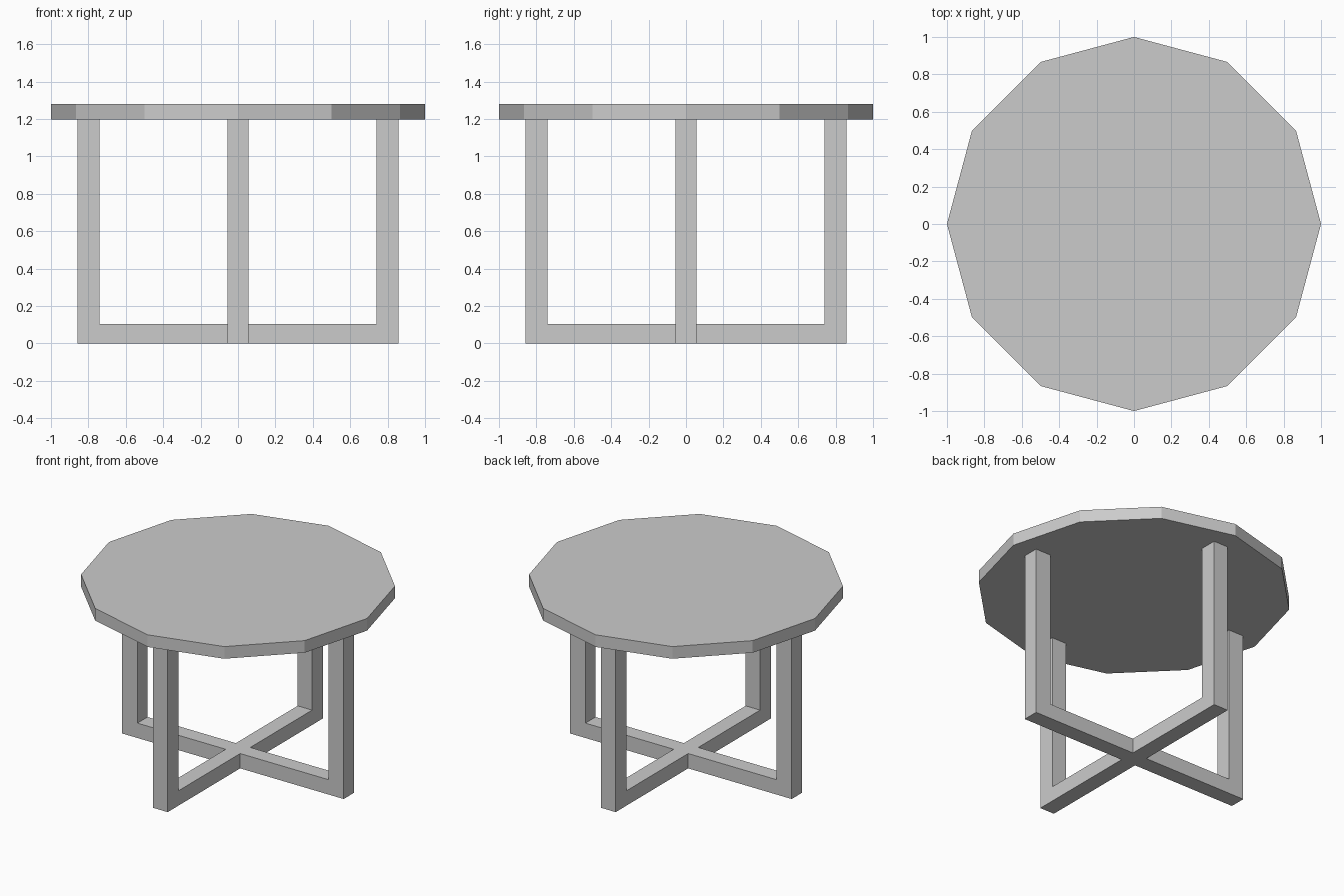
import bpy, bmesh
from mathutils import Vector

if "Cube" in bpy.data.objects:
    bpy.data.objects.remove(bpy.data.objects["Cube"])

HALF_W = 0.056      # half width of bars and legs
LEG_IN, LEG_OUT = 0.74, 0.858
BAR_H = 0.104
TOP_Z, TOP_H = 1.196, 0.085


def extrude(bm, face, offset):
    """Extrude one face by offset and return the new end face."""
    new = bmesh.ops.extrude_discrete_faces(bm, faces=[face])["faces"][0]
    bmesh.ops.translate(bm, verts=new.verts, vec=offset)
    bm.normal_update()
    return new


def face_facing(bm, direction, centre):
    """Face pointing along direction that lies closest to centre."""
    faces = [f for f in bm.faces if f.normal.dot(direction) > 0.9]
    return min(faces, key=lambda f: (f.calc_center_median() - centre).length)


# Twelve-sided tabletop
bpy.ops.mesh.primitive_cylinder_add(vertices=12, radius=1, depth=TOP_H,
                                    location=(0, 0, TOP_Z + TOP_H / 2))
bpy.context.object.name = "tabletop"

# Crossed floor bars with four upright legs, grown from a central block
bm = bmesh.new()
bmesh.ops.create_cube(bm, size=1)
bmesh.ops.scale(bm, verts=bm.verts, vec=(2 * HALF_W, 2 * HALF_W, BAR_H))
bmesh.ops.translate(bm, verts=bm.verts, vec=(0, 0, BAR_H / 2))
bm.normal_update()
up = Vector((0, 0, 1))
for d in (Vector((1, 0, 0)), Vector((-1, 0, 0)), Vector((0, 1, 0)), Vector((0, -1, 0))):
    side = face_facing(bm, d, d * HALF_W + up * BAR_H / 2)
    bar_end = extrude(bm, side, d * (LEG_IN - HALF_W))
    extrude(bm, bar_end, d * (LEG_OUT - LEG_IN))
    foot_top = face_facing(bm, up, d * (LEG_IN + LEG_OUT) / 2 + up * BAR_H)
    extrude(bm, foot_top, up * (TOP_Z - BAR_H))
bmesh.ops.recalc_face_normals(bm, faces=bm.faces)
mesh = bpy.data.meshes.new("leg_frame")
bm.to_mesh(mesh)
bm.free()
bpy.context.collection.objects.link(bpy.data.objects.new("leg_frame", mesh))
